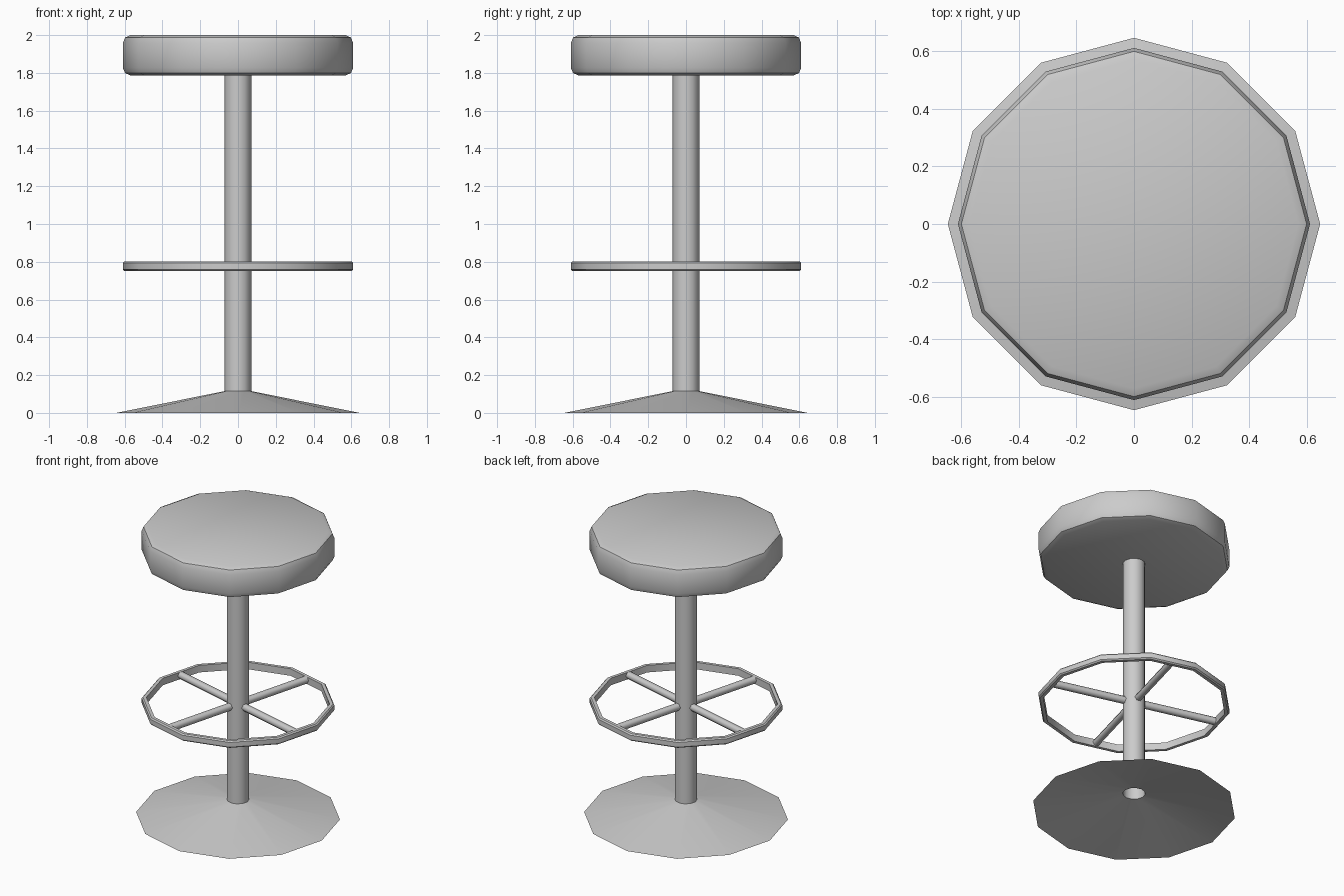
import bpy, bmesh, math
from mathutils import Matrix, Vector

if "Cube" in bpy.data.objects:
    bpy.data.objects.remove(bpy.data.objects["Cube"])

SIDES = 12


def finish(name, bm, angle=40):
    bm.normal_update()
    mesh = bpy.data.meshes.new(name)
    bm.to_mesh(mesh)
    bm.free()
    obj = bpy.data.objects.new(name, mesh)
    bpy.context.collection.objects.link(obj)
    bpy.ops.object.select_all(action='DESELECT')
    obj.select_set(True)
    bpy.context.view_layer.objects.active = obj
    bpy.ops.object.shade_smooth_by_angle(angle=math.radians(angle))
    return obj


def lathe(name, profile, closed=False, caps=False, angle=40):
    """Turn an (r, z) profile, listed bottom to top, into a 12-sided body."""
    bm = bmesh.new()
    rings = []
    for r, z in profile:
        rings.append([bm.verts.new((r * math.cos(math.tau * i / SIDES),
                                    r * math.sin(math.tau * i / SIDES), z))
                      for i in range(SIDES)])
    pairs = list(zip(rings, rings[1:]))
    if closed:
        pairs.append((rings[-1], rings[0]))
    for a, b in pairs:
        for i in range(SIDES):
            j = (i + 1) % SIDES
            bm.faces.new((a[i], a[j], b[j], b[i]))
    if caps:
        bm.faces.new(rings[0][::-1])
        bm.faces.new(rings[-1])
    return finish(name, bm, angle)


# Cushioned seat with rounded rims
lathe("seat", [(0.57, 1.787), (0.598, 1.799), (0.61, 1.827),
               (0.61, 1.957), (0.598, 1.987), (0.57, 2.0)], caps=True)

# Hollow central pole
lathe("pole", [(0.071, 0.115), (0.071, 1.787)])

# Open, shallow conical base
lathe("base", [(0.645, 0.0), (0.071, 0.115)])

# Foot ring with softened outer corners
lathe("foot_ring", [(0.58, 0.752), (0.602, 0.752), (0.61, 0.76),
                    (0.61, 0.793), (0.602, 0.801), (0.58, 0.801)], closed=True)

# Four spokes meeting the middles of the ring's sides
for k in range(4):
    bm = bmesh.new()
    bmesh.ops.create_cone(bm, cap_ends=True, segments=6, radius1=0.025,
                          radius2=0.025, depth=0.52)
    place = (Matrix.Rotation(math.radians(75 + 90 * k), 4, 'Z')
             @ Matrix.Translation(Vector((0.315, 0, 0.779)))
             @ Matrix.Rotation(math.radians(90), 4, 'Y'))
    bm.transform(place)
    finish(f"spoke_{k + 1}", bm, 65)
